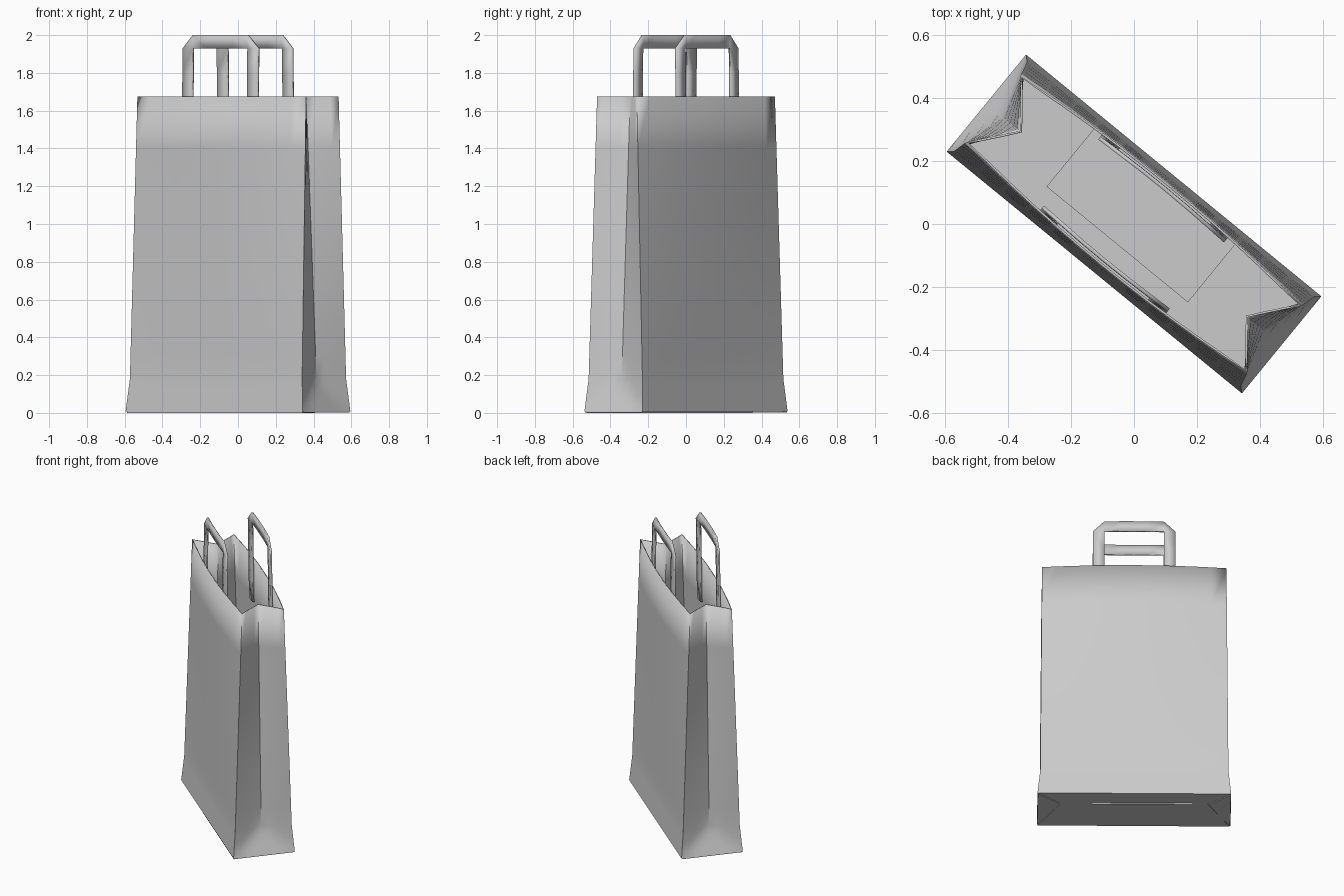
import bpy, bmesh, math

if "Cube" in bpy.data.objects:
    bpy.data.objects.remove(bpy.data.objects["Cube"])

ANGLE = math.radians(-39.3)   # the bag stands turned on its base
TOP, KINK, BASE = 1.675, 0.18, 0.008


def lerp_table(z, table):
    for (z0, a), (z1, b) in zip(table, table[1:]):
        if z <= z1 or z1 == table[-1][0]:
            return a + (b - a) * (z - z0) / (z1 - z0)


def half_len(z):
    return lerp_table(z, [(BASE, 0.606), (KINK, 0.589), (TOP, 0.577)])


def half_dep(z):
    return lerp_table(z, [(BASE, 0.199), (KINK, 0.184), (TOP, 0.136)])


def panel(u, z):
    # wide panels bow outwards towards the rim
    bow = 0.032 * max(0, (z - KINK) / (TOP - KINK))
    return half_dep(z) + bow * (1 - (u / half_len(z)) ** 2)


def gusset(t, z):
    # side panels fold inwards above a flat triangle at the base
    if z <= KINK:
        h = max((z - BASE) / (KINK - BASE), 1e-6)
        return half_len(z) - 0.052 * h * min(1, (1 - abs(t)) / h)
    d = 0.052 + 0.058 * (z - KINK) / (TOP - KINK)
    return half_len(z) - d * (1 - abs(t))


def finish(name, bm, thick=0, offset=-1):
    me = bpy.data.meshes.new(name)
    bm.to_mesh(me)
    bm.free()
    ob = bpy.data.objects.new(name, me)
    bpy.context.collection.objects.link(ob)
    ob.rotation_euler.z = ANGLE
    if thick:
        m = ob.modifiers.new("paper", 'SOLIDIFY')
        m.thickness, m.offset = thick, offset
    bpy.context.view_layer.objects.active = ob
    ob.select_set(True)
    bpy.ops.object.shade_smooth_by_angle(angle=math.radians(25))
    ob.select_set(False)
    return ob


# bag body: lofted rings with bowed panels and folded gussets
bm = bmesh.new()
N, G = 12, 8
rings = []
for z in [BASE, 0.05, 0.094, 0.137, KINK, 0.3, 0.55, 0.8, 1.1, 1.4, TOP]:
    half = []
    for i in range(N):
        u = half_len(z) * (2 * i / N - 1)
        half.append((u, -panel(u, z)))
    for j in range(G):
        t = 2 * j / G - 1
        half.append((gusset(t, z), t * half_dep(z)))
    loop = half + [(-u, -v) for u, v in half]
    rings.append([bm.verts.new((u, v, z)) for u, v in loop])
for a, b in zip(rings, rings[1:]):
    for i in range(len(a)):
        k = (i + 1) % len(a)
        bm.faces.new((a[i], a[k], b[k], b[i]))
bm.faces.new(rings[0][::-1])
bm.normal_update()
finish("bag_body", bm, 0.007)


def slab(name, outline, z0, z1):
    bm = bmesh.new()
    f = bm.faces.new([bm.verts.new((u, v, z0)) for u, v in outline])
    ext = bmesh.ops.extrude_face_region(bm, geom=[f])["geom"]
    for e in ext:
        if isinstance(e, bmesh.types.BMVert):
            e.co.z = z1
    bmesh.ops.recalc_face_normals(bm, faces=bm.faces)
    finish(name, bm)


# folded paper layers under and inside the base
slab("bottom_flap", [(-0.6, -0.195), (0.6, -0.195), (0.46, 0.08), (-0.46, 0.08)], 0, BASE)
for s in (-1, 1):
    slab("bottom_corner_fold", [(s * 0.604, -0.19), (s * 0.604, 0.195), (s * 0.45, 0.06)],
         0.003, BASE)
slab("floor_flap", [(-0.29, -0.084), (0.29, -0.084), (0.29, 0.19), (-0.29, 0.19)], 0.013, 0.018)

# handles: flat paper strips glued inside each wide panel
for side, name in ((-1, "front_handle"), (1, "back_handle")):
    bm = bmesh.new()

    def vert(u, z):
        return bm.verts.new((u, side * (panel(u, z) - 0.016), z))

    cols = [(vert(-0.258, z), vert(-0.187, z)) for z in (1.38, 1.53, TOP, 1.8, 1.93)]
    cols += [(vert(u, 2.0), vert(u, 1.93)) for u in (-0.187, -0.09, 0, 0.09, 0.187)]
    cols += [(vert(0.258, z), vert(0.187, z)) for z in (1.93, 1.8, TOP, 1.53, 1.38)]
    for (a, b), (c, d) in zip(cols, cols[1:]):
        bm.faces.new((a, b, d, c))
    bmesh.ops.remove_doubles(bm, verts=bm.verts, dist=1e-4)
    bmesh.ops.recalc_face_normals(bm, faces=bm.faces)
    finish(name, bm, 0.012, 0)
